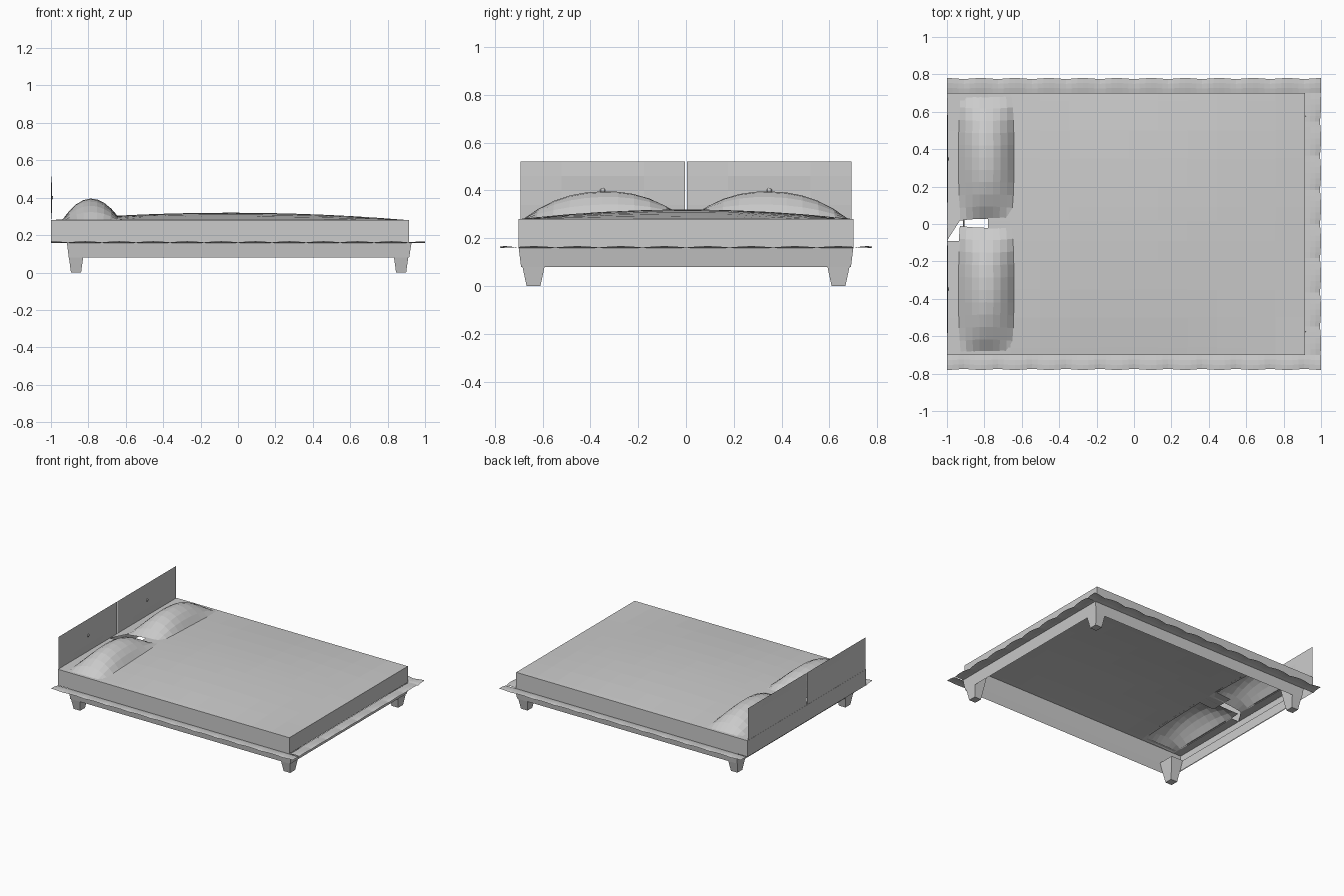
import bpy, bmesh, math

cube = bpy.data.objects.get("Cube")
if cube:
    bpy.data.objects.remove(cube, do_unlink=True)

grey = bpy.data.materials.new("plain grey")
grey.use_nodes = True
colour = (0.6, 0.6, 0.6, 1)
grey.diffuse_color = colour
grey.node_tree.nodes["Principled BSDF"].inputs["Base Color"].default_value = colour

HEAD, FOOT, SIDE = -1.0, 0.915, 0.70      # mattress edges
LOW, HIGH = 0.16, 0.28                    # mattress side heights


def finish(name, bm):
    mesh = bpy.data.meshes.new(name)
    bm.to_mesh(mesh)
    bm.free()
    mesh.materials.append(grey)
    ob = bpy.data.objects.new(name, mesh)
    bpy.context.collection.objects.link(ob)
    return ob


def steps(a, b, n):
    return [a + (b - a) * i / n for i in range(n + 1)]


def sheet(name, us, vs, place, keep=lambda u, v: True):
    """Grid of quads, placed by a function, with some cells left out."""
    bm = bmesh.new()
    g = [[bm.verts.new(place(u, v)) for v in vs] for u in us]
    for i in range(len(us) - 1):
        for j in range(len(vs) - 1):
            if keep((us[i] + us[i + 1]) / 2, (vs[j] + vs[j + 1]) / 2):
                bm.faces.new((g[i][j], g[i + 1][j], g[i + 1][j + 1], g[i][j + 1]))
    loose = [v for v in bm.verts if not v.link_faces]
    bmesh.ops.delete(bm, geom=loose, context='VERTS')
    return finish(name, bm)


def loft(name, rings, cap_bottom=False):
    """Rectangular tube through rings of (x0, x1, y0, y1, z)."""
    bm = bmesh.new()
    loops = [[bm.verts.new(p) for p in ((a, c, z), (b, c, z), (b, d, z), (a, d, z))]
             for a, b, c, d, z in rings]
    for lo, hi in zip(loops, loops[1:]):
        for i in range(4):
            k = (i + 1) % 4
            bm.faces.new((lo[i], lo[k], hi[k], hi[i]))
    if cap_bottom:
        bm.faces.new(loops[0][::-1])
    return finish(name, bm)


def dome(x, y):
    u = (x - (HEAD + FOOT) / 2) / ((FOOT - HEAD) / 2)
    v = y / SIDE
    return HIGH + 0.04 * max(0, 1 - u * u) * max(0, 1 - v * v)


# Mattress: open shell with a domed top, cut away beneath the pillows
loft("mattress_sides", [(HEAD, FOOT, -SIDE, SIDE, z) for z in (LOW, HIGH)])


def covered(x, y):
    if x < -0.93:
        return not -0.09 < y < 0.02
    if x > -0.66 or abs(y) > 0.66:
        return True
    return x > -0.78 and abs(y) < 0.09


xs = [HEAD, -0.93, -0.78] + steps(-0.66, FOOT, 10)
ys = [-SIDE, -0.66, -0.5, -0.35, -0.2, -0.09, 0.02, 0.09, 0.2, 0.35, 0.5, 0.66, SIDE]
sheet("mattress_top", xs, ys, lambda x, y: (x, y, dome(x, y)), covered)

# Small corner flap beside the gap at the head
bm = bmesh.new()
bm.faces.new([bm.verts.new((x, y, dome(x, y)))
              for x, y in ((HEAD, -0.09), (-0.93, 0.02), (HEAD, 0.02))])
finish("mattress_corner_flap", bm)


# Pillows: low-poly domes with pinched ends
def make_pillow(name, cy, half):
    def place(u, v):
        x = -0.79 + 0.15 * u * (1 - 0.06 * v ** 4)
        y = cy + half * v * (1 - 0.03 * (1 - u * u))
        rise = 0.107 * (1 - u * u) * (1 - abs(v) ** 2.3)
        return (x, y, dome(x, y) - 0.003 + rise)
    sheet(name, steps(-1, 1, 8), steps(-1, 1, 10), place)


make_pillow("left_pillow", 0.355, 0.337)
make_pillow("right_pillow", -0.352, 0.342)

# Scalloped skirt lying around three sides
PERIOD = 0.182


def ruffle(along, out):
    wave = abs(math.sin(math.pi * along / PERIOD))
    return 0.158 + 0.004 * math.sin(math.pi * out) + 0.008 * wave * out, 0.006 * (1 - wave) * out


def side_skirt(x, y):
    out = (abs(y) - SIDE) / 0.08
    z, pull = ruffle(x, out)
    return (x, y - math.copysign(pull, y), z)


def foot_skirt(x, y):
    z, pull = ruffle(y, (x - FOOT) / (1 - FOOT))
    return (x - pull, y, z)


sheet("left_skirt", steps(-1, 1, 66), steps(SIDE, SIDE + 0.08, 3), side_skirt)
sheet("right_skirt", steps(-1, 1, 66), steps(-SIDE - 0.08, -SIDE, 3), side_skirt)
sheet("foot_skirt", steps(FOOT, 1, 3), steps(-SIDE, SIDE, 46), foot_skirt)

# Bed rails: slightly flared open frame
loft("bed_rails", [(-0.905, 0.915, -0.69, 0.69, 0.08), (-0.915, 0.928, -0.70, 0.70, LOW)])

# Tapered legs
for end, cx in (("head", -0.866), ("foot", 0.872)):
    for side, cy in (("left", 0.638), ("right", -0.638)):
        loft(f"{end}_{side}_leg",
             [(cx - a, cx + a, cy - b, cy + b, z)
              for a, b, z in ((0.027, 0.029, 0), (0.038, 0.046, 0.08), (0.048, 0.062, LOW))],
             cap_bottom=True)

# Headboard: two framed, tufted panels, each with a button
for side, s in (("left", 1), ("right", -1)):
    y0, y1 = sorted((s * 0.004, s * 0.693))
    bm = bmesh.new()
    panel = bm.faces.new([bm.verts.new((-0.995, y, z)) for y, z in
                          ((y0, HIGH), (y1, HIGH), (y1, 0.52), (y0, 0.52))])
    bmesh.ops.inset_region(bm, faces=[panel], thickness=0.015)
    bmesh.ops.inset_region(bm, faces=[panel], thickness=0.004, depth=-0.004)
    bmesh.ops.subdivide_edges(bm, edges=list(panel.edges), cuts=3, use_grid_fill=True)
    mid = (y0 + y1) / 2
    for v in bm.verts:
        dy, dz = abs(v.co.y - mid) / 0.33, abs(v.co.z - 0.4) / 0.1
        if max(dy, dz) < 0.1:
            v.co.x -= 0.001
        elif max(dy, dz) < 0.8:
            v.co.x += 0.005
    finish(f"{side}_headboard_panel", bm)

    bm = bmesh.new()
    bmesh.ops.create_uvsphere(bm, u_segments=8, v_segments=6, radius=0.011)
    bmesh.ops.scale(bm, vec=(0.5, 1, 1), verts=bm.verts)
    bmesh.ops.translate(bm, vec=(-0.994, mid, 0.4), verts=bm.verts)
    finish(f"{side}_headboard_button", bm)
